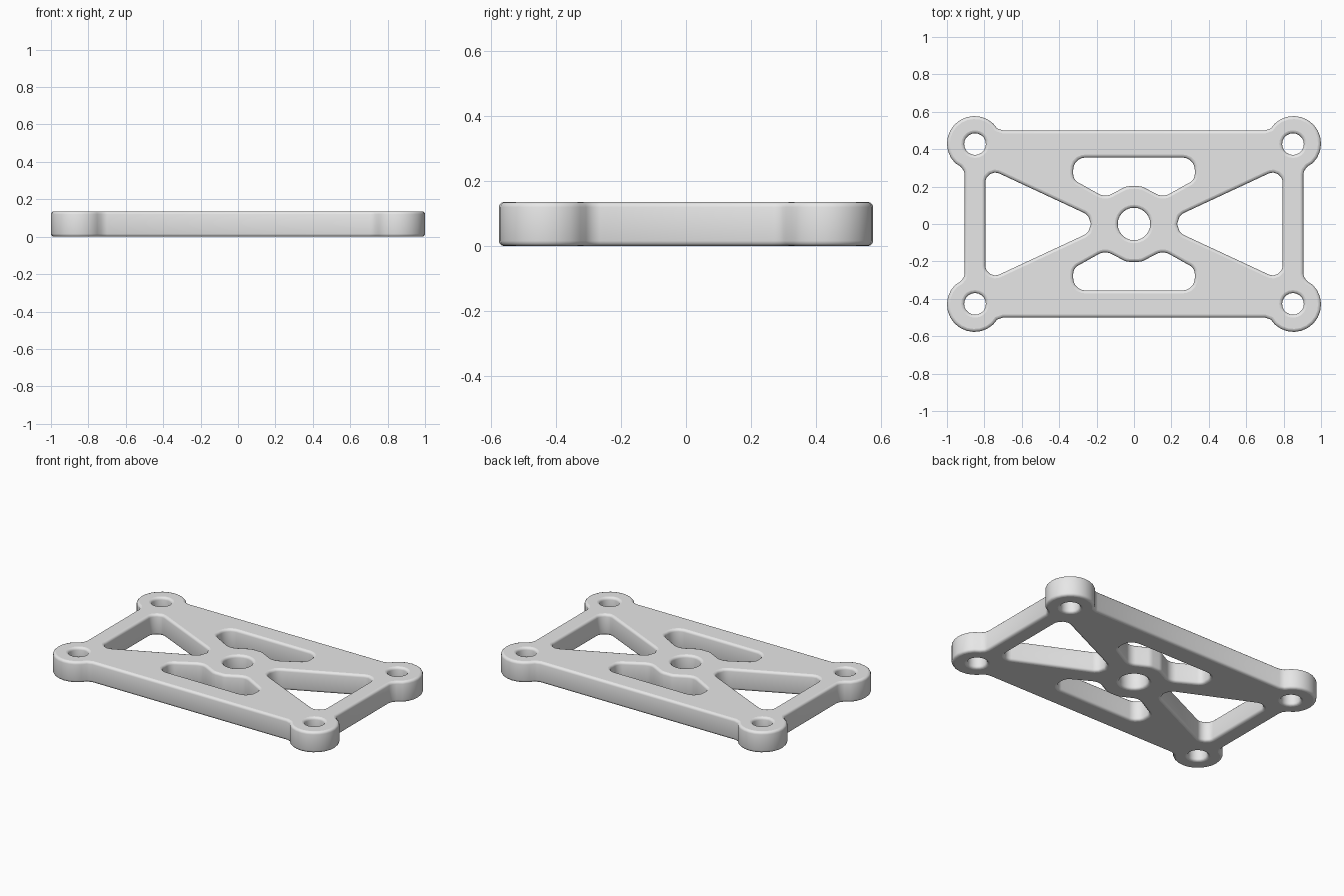
import bpy
from math import cos, sin, tan, radians, pi
from mathutils import Vector

cube = bpy.data.objects.get("Cube")
if cube:
    bpy.data.objects.remove(cube, do_unlink=True)

HEIGHT, EDGE = 0.136, 0.016


def arc(cx, cy, r, start, end, steps):
    """Points on an arc, angles in degrees."""
    angles = [radians(start + (end - start) * i / steps) for i in range(steps + 1)]
    return [(cx + r * cos(a), cy + r * sin(a)) for a in angles]


def circle(cx, cy, r, sides):
    return arc(cx, cy, r, 0, 360, sides)[:-1]


def rounded(corners, steps=6):
    """Polygon of (x, y, radius) corners with each corner filleted."""
    points = []
    for i, (x, y, r) in enumerate(corners):
        here = Vector((x, y))
        to_prev = (Vector(corners[i - 1][:2]) - here).normalized()
        to_next = (Vector(corners[(i + 1) % len(corners)][:2]) - here).normalized()
        half = to_prev.angle(to_next) / 2
        centre = here + (to_prev + to_next).normalized() * r / sin(half)
        a = here + to_prev * r / tan(half) - centre
        b = here + to_next * r / tan(half) - centre
        for k in range(steps + 1):
            spoke = a.lerp(b, k / steps).normalized() * r
            points.append(tuple(centre + spoke))
    return points


def flip(points, sx, sy):
    return [(x * sx, y * sy) for x, y in points]


def mirrored(points, sx, sy):
    """Mirror a chain and keep its direction of travel."""
    return flip(points, sx, sy)[::-1]


# Outer outline: one quarter with a round corner lug, mirrored twice
quarter = [(0.905, 0.265), (0.911, 0.287), (0.928, 0.308)]
quarter += arc(0.853, 0.43, 0.147, -45, 133, 12)
quarter += [(0.732, 0.511), (0.70, 0.50)]
top_half = quarter + mirrored(quarter, -1, 1)
loops = [top_half + mirrored(top_half, 1, -1)]

# Screw holes and centre bore
for sx in (-1, 1):
    for sy in (-1, 1):
        loops.append(circle(sx * 0.85, sy * 0.427, 0.058, 20))
loops.append(circle(0, 0, 0.087, 24))

# Triangular side windows
window = rounded([(0.14, 0, 0.066), (0.795, -0.305, 0.053), (0.795, 0.305, 0.053)])
loops += [window, mirrored(window, -1, 1)]

# Slots above and below the hub
right = [(0.04, 0.202, 0.07), (0.155, 0.142, 0.07),
         (0.325, 0.237, 0.05), (0.325, 0.355, 0.064)]
left = [(-x, y, r) for x, y, r in reversed(right)]
slot = rounded(right + left, 5)
loops += [slot, mirrored(slot, 1, -1)]

# Plate: filled profile with thickness and softened rims
curve = bpy.data.curves.new("mounting_plate", "CURVE")
curve.dimensions = "2D"
curve.fill_mode = "BOTH"
curve.extrude = HEIGHT / 2 - EDGE
curve.bevel_depth = EDGE
curve.bevel_resolution = 2
curve.offset = -EDGE
for loop in loops:
    spline = curve.splines.new("POLY")
    spline.points.add(len(loop) - 1)
    for point, (x, y) in zip(spline.points, loop):
        point.co = (x, y, 0, 1)
    spline.use_cyclic_u = True

grey = bpy.data.materials.new("light grey")
grey.use_nodes = True
colour = (0.8, 0.8, 0.8, 1)
grey.diffuse_color = colour
grey.node_tree.nodes["Principled BSDF"].inputs["Base Color"].default_value = colour
curve.materials.append(grey)

plate = bpy.data.objects.new("mounting_plate", curve)
plate.location.z = HEIGHT / 2
bpy.context.collection.objects.link(plate)
bpy.ops.object.select_all(action="DESELECT")
plate.select_set(True)
bpy.context.view_layer.objects.active = plate
bpy.ops.object.convert(target="MESH")
bpy.ops.object.shade_smooth_by_angle(angle=pi / 4)
